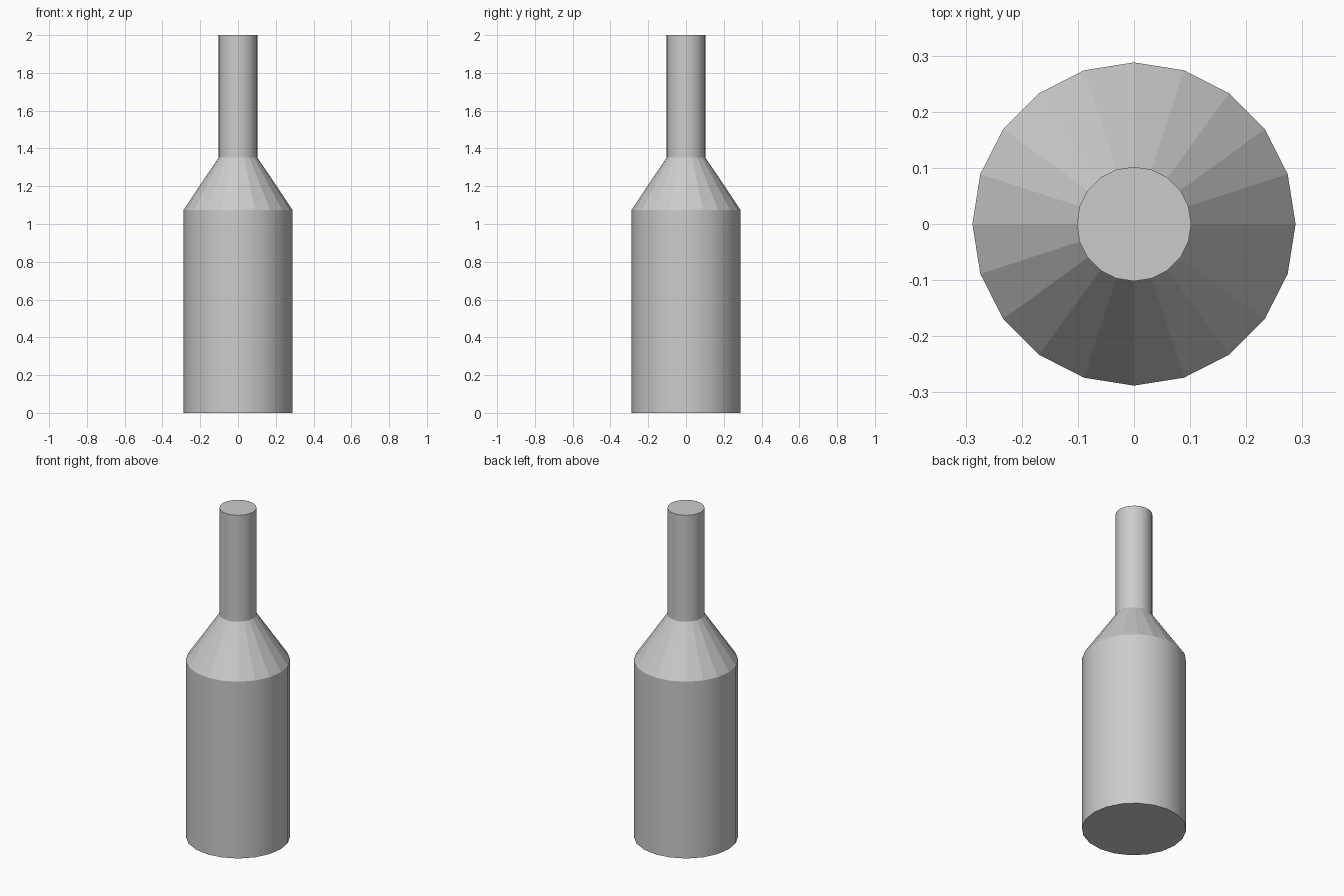
import bpy, bmesh
from math import cos, sin, tau

if "Cube" in bpy.data.objects:
    bpy.data.objects.remove(bpy.data.objects["Cube"])

SIDES = 20
# (radius, height) profile from base to top
PROFILE = [(0.288, 0.0), (0.288, 1.075), (0.102, 1.353), (0.102, 2.0)]
SMOOTH_BANDS = (0, 2)  # straight body and neck; the shoulder stays faceted

bm = bmesh.new()
rings = [[bm.verts.new((r * cos(tau * i / SIDES), r * sin(tau * i / SIDES), z))
          for i in range(SIDES)] for r, z in PROFILE]

# Body, shoulder and neck walls
for band, (low, high) in enumerate(zip(rings, rings[1:])):
    for i in range(SIDES):
        j = (i + 1) % SIDES
        face = bm.faces.new((low[i], low[j], high[j], high[i]))
        face.smooth = band in SMOOTH_BANDS

# Flat base and top, with crisp ring edges
bm.faces.new(rings[0][::-1])
bm.faces.new(rings[-1])
for ring in rings:
    for i in range(SIDES):
        bm.edges.get((ring[i], ring[(i + 1) % SIDES])).smooth = False

mesh = bpy.data.meshes.new("bottle")
bm.to_mesh(mesh)
bm.free()
bottle = bpy.data.objects.new("bottle", mesh)
bpy.context.collection.objects.link(bottle)
